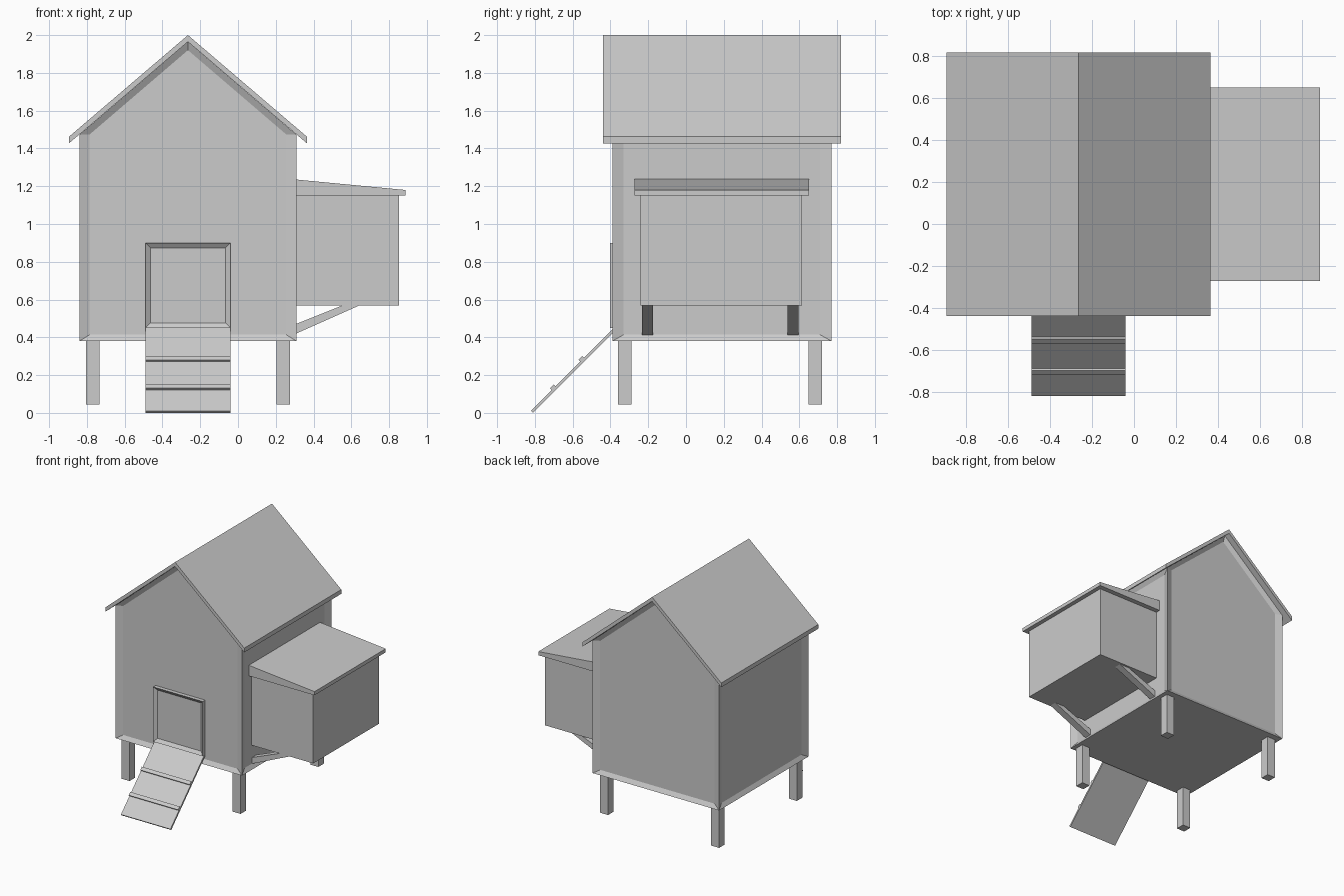
import bpy
import bmesh
from mathutils import Vector

if "Cube" in bpy.data.objects:
    bpy.data.objects.remove(bpy.data.objects["Cube"])

grey = bpy.data.materials.new("plain_grey")
grey.use_nodes = True
grey.diffuse_color = (0.6, 0.6, 0.6, 1)
grey.node_tree.nodes["Principled BSDF"].inputs["Base Color"].default_value = (0.6, 0.6, 0.6, 1)

CX, CY = -0.265, 0.19        # centre of the house
SLOPE = 0.857                # roof rise over run


def prism(name, profile, axis, start, end, shape=None):
    """Extrude a profile along x (profile is y, z) or y (profile is x, z)."""
    bm = bmesh.new()
    place = (lambda a, b: (start, a, b)) if axis == "x" else (lambda a, b: (a, start, b))
    face = bm.faces.new([bm.verts.new(place(a, b)) for a, b in profile])
    grown = bmesh.ops.extrude_face_region(bm, geom=[face], use_keep_orig=True)
    step = Vector((end - start, 0, 0)) if axis == "x" else Vector((0, end - start, 0))
    bmesh.ops.translate(bm, vec=step,
                        verts=[v for v in grown["geom"] if isinstance(v, bmesh.types.BMVert)])
    bmesh.ops.recalc_face_normals(bm, faces=bm.faces)
    if shape:
        shape(bm)
    mesh = bpy.data.meshes.new(name)
    bm.to_mesh(mesh)
    bm.free()
    mesh.materials.append(grey)
    obj = bpy.data.objects.new(name, mesh)
    bpy.context.collection.objects.link(obj)
    return obj


def box(name, x0, x1, y0, y1, z0, z1, shape=None):
    return prism(name, [(x0, z0), (x1, z0), (x1, z1), (x0, z1)], "y", y0, y1, shape)


# House: gabled prism with a sunken panel in every wall
def sink_walls(bm):
    bm.normal_update()
    walls = [f for f in bm.faces if abs(f.normal.z) < 0.1]
    bmesh.ops.inset_individual(bm, faces=walls, thickness=0.034, depth=-0.02,
                               use_even_offset=True)
    for wall in walls:
        gable = abs(wall.normal.y) > 0.5
        for v in wall.verts:
            if gable and abs(v.co.x - CX) > 0.1:
                side = 1 if v.co.x > CX else -1
                new_x = CX + side * 0.52
                if v.co.z > 1:
                    v.co.z += SLOPE * abs(v.co.x - new_x)
                v.co.x = new_x
            elif not gable:
                v.co.y = CY + (0.52 if v.co.y > CY else -0.52)


half, ridge = 0.575, 1.965
eave = ridge - half * SLOPE
prism("house_body", [(CX - half, 0.38), (CX + half, 0.38), (CX + half, eave),
                     (CX, ridge), (CX - half, eave)], "y", -0.39, 0.77, sink_walls)

# Roof: one folded slab
prism("roof", [(CX - 0.63, 1.427), (CX, ridge), (CX + 0.63, 1.427),
               (CX + 0.63, 1.462), (CX, 2.0), (CX - 0.63, 1.462)], "y", -0.44, 0.82)

# Legs
for x, side in ((CX - 0.505, "right"), (CX + 0.505, "left")):
    for y, end in ((-0.325, "front"), (0.685, "back")):
        box(f"{end}_{side}_leg", x - 0.036, x + 0.036, y - 0.036, y + 0.036, 0.045, 0.38)


# Door with a raised frame
def sink_door(bm):
    bm.normal_update()
    front = [f for f in bm.faces if f.normal.y < -0.9]
    bmesh.ops.inset_individual(bm, faces=front, thickness=0.038, depth=-0.02)


box("door", -0.49, -0.04, -0.402, -0.37, 0.45, 0.90, sink_door)

# Ramp and its cleats
prism("ramp", [(-0.81, 0.0), (-0.365, 0.445), (-0.376, 0.456), (-0.821, 0.011)],
      "x", -0.49, -0.04)
for number, y in enumerate((-0.70, -0.55), 1):
    z = y + 0.831
    prism(f"ramp_cleat_{number}", [(y - 0.01, z - 0.01), (y + 0.01, z + 0.01),
                                   (y, z + 0.02), (y - 0.02, z)], "x", -0.49, -0.04)

# Nest box with a sloping lid and two braces
box("nest_box", 0.28, 0.852, -0.24, 0.613, 0.568, 1.152)
prism("nest_lid", [(0.28, 1.15), (0.887, 1.15), (0.887, 1.18), (0.28, 1.238)],
      "y", -0.273, 0.652)
for y, end in ((-0.205, "front"), (0.567, "back")):
    prism(f"{end}_brace", [(0.285, 0.41), (0.645, 0.57), (0.555, 0.57), (0.285, 0.462)],
          "y", y - 0.029, y + 0.029)
